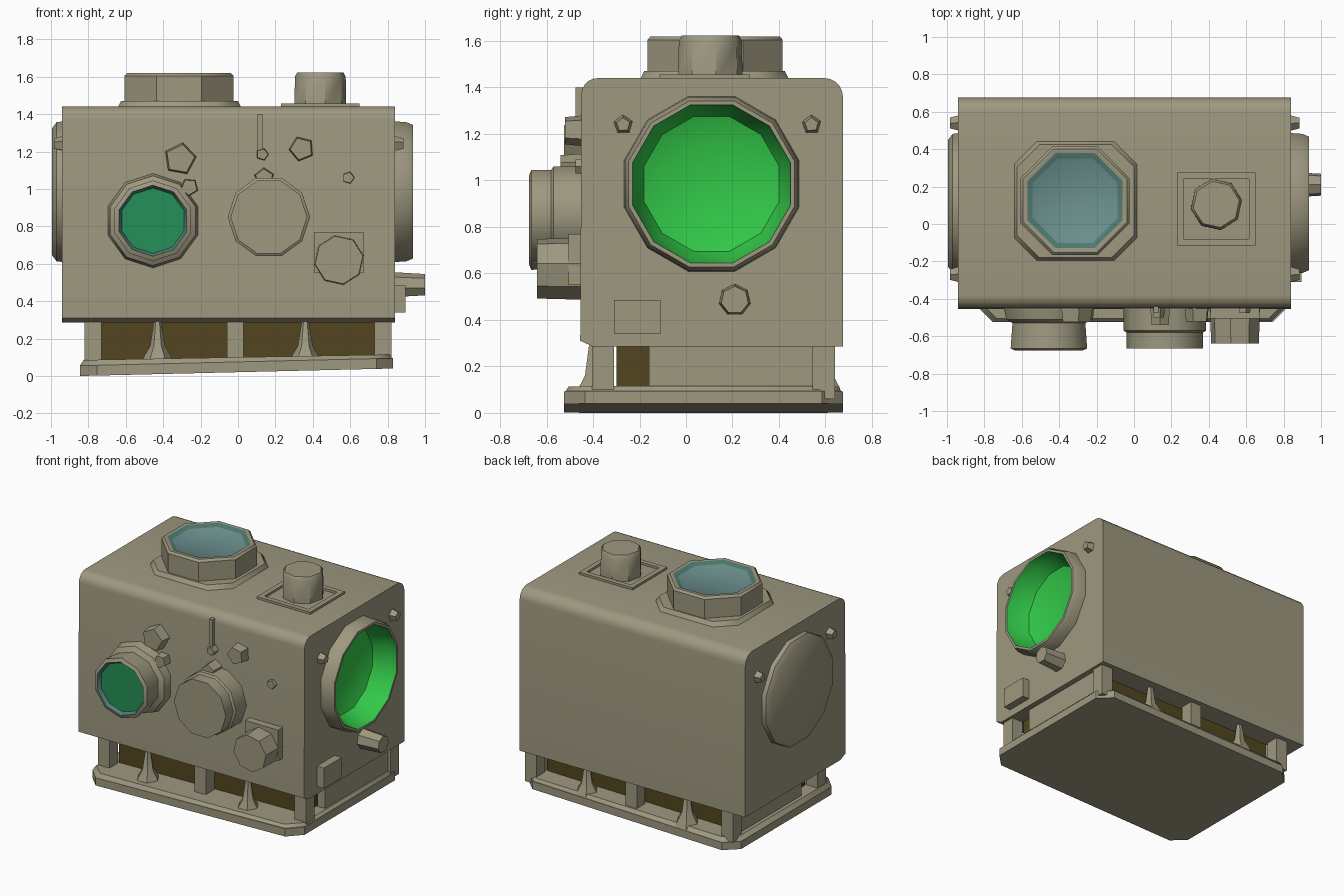
import bpy, math
from mathutils import Vector

if "Cube" in bpy.data.objects:
    bpy.data.objects.remove(bpy.data.objects["Cube"])


def material(name, r, g, b):
    m = bpy.data.materials.new(name)
    m.diffuse_color = (r, g, b, 1)
    m.use_nodes = True
    m.node_tree.nodes["Principled BSDF"].inputs["Base Color"].default_value = m.diffuse_color
    return m


BODY = material("drab_metal", 0.34, 0.315, 0.215)
DARK = material("dark_olive", 0.085, 0.062, 0.014)
GREEN = material("bright_green", 0.032, 0.58, 0.065)
DEEP = material("deep_green_glass", 0.018, 0.28, 0.095)
GLASS = material("teal_glass", 0.15, 0.285, 0.275)
SHADE = material("dark_teal_glass", 0.08, 0.20, 0.165)

# local u, v, w frames for each outward direction
AXES = {
    "+z": ((1, 0, 0), (0, 1, 0), (0, 0, 1)),
    "-y": ((1, 0, 0), (0, 0, 1), (0, -1, 0)),
    "+x": ((0, 1, 0), (0, 0, 1), (1, 0, 0)),
    "-x": ((0, -1, 0), (0, 0, 1), (-1, 0, 0)),
}


def add(name, verts, faces, mats, idx=None):
    me = bpy.data.meshes.new(name)
    me.from_pydata(verts, [], faces)
    for m in mats:
        me.materials.append(m)
    if idx:
        for p, i in zip(me.polygons, idx):
            p.material_index = i
    me.shade_smooth()
    me.set_sharp_from_angle(angle=math.radians(40))
    ob = bpy.data.objects.new(name, me)
    bpy.context.collection.objects.link(ob)
    return ob


def loft(name, rings, mats, seg=None, start_cap=True):
    """Join rings of points; seg gives the material index per band, last for the end cap."""
    n = len(rings[0])
    verts = [p for r in rings for p in r]
    faces, idx = [], []
    seg = seg or [0] * len(rings)
    for i in range(len(rings) - 1):
        for j in range(n):
            k = (j + 1) % n
            faces.append((i * n + j, i * n + k, (i + 1) * n + k, (i + 1) * n + j))
            idx.append(seg[i])
    faces.append(tuple(range((len(rings) - 1) * n, len(rings) * n)))
    idx.append(seg[-1])
    if start_cap:
        faces.append(tuple(reversed(range(n))))
        idx.append(0)
    return add(name, verts, faces, mats, idx)


def turned(name, centre, axis, profile, n, mats=(BODY,), seg=None, phase=0.0, start_cap=True):
    """Turned part: profile is (radius, height along axis)."""
    u, v, w = (Vector(a) for a in AXES[axis])
    c = Vector(centre)
    rings = []
    for r, h in profile:
        ring = []
        for j in range(n):
            a = math.radians(phase) + math.tau * j / n
            ring.append(c + u * (r * math.cos(a)) + v * (r * math.sin(a)) + w * h)
        rings.append(ring)
    return loft(name, rings, mats, seg, start_cap)


def slab(name, x0, x1, y0, y1, z0, z1, cut=0.0, mat=BODY, rise=0.0, inset=0.0):
    """Block with optional cut corners, top inset and rise towards +x."""
    def ring(z, e):
        a, b, c, d = x0 + e, x1 - e, y0 + e, y1 - e
        if cut:
            pts = [(a + cut, c), (b - cut, c), (b, c + cut), (b, d - cut),
                   (b - cut, d), (a + cut, d), (a, d - cut), (a, c + cut)]
        else:
            pts = [(a, c), (b, c), (b, d), (a, d)]
        return [(x, y, z + rise * (x - x0) / (x1 - x0)) for x, y in pts]
    return loft(name, [ring(z0, 0), ring(z1, inset)], (mat,))


# main housing: rounded profile extruded along x
def arc(cy, cz, r, a0, a1, n=5):
    return [(cy + r * math.cos(math.radians(a0 + (a1 - a0) * i / n)),
             cz + r * math.sin(math.radians(a0 + (a1 - a0) * i / n))) for i in range(n + 1)]


prof = [(-0.40, 0.285), (0.675, 0.285)] + arc(0.595, 1.36, 0.08, 0, 90) \
    + arc(-0.38, 1.37, 0.07, 90, 180) + [(-0.455, 0.31)]
housing = loft("housing", [[(x, y, z) for y, z in prof] for x in (-0.94, 0.84)], (BODY,))

# opening behind the big side window
cutter = turned("window_cutter", (0.84, 0.11, 0.985), "+x", [(0.36, -0.2), (0.36, 0.1)], 12, phase=15)
cutter.hide_render = True
cutter.hide_viewport = True
cut = housing.modifiers.new("window_hole", "BOOLEAN")
cut.operation = "DIFFERENCE"
cut.object = cutter

# big green side window and blank cover opposite
turned("side_window", (0.84, 0.11, 0.985), "+x",
       [(0.39, -0.01), (0.385, 0.06), (0.37, 0.095), (0.352, 0.095), (0.34, 0.03), (0.30, -0.06), (0.2, -0.1)],
       12, (BODY, GREEN), [0, 0, 0, 1, 1, 1, 1], 15, False)
turned("side_cover", (-0.94, 0.11, 0.985), "-x", [(0.39, -0.01), (0.385, 0.03), (0.35, 0.055)], 12, phase=15)

# small bolts beside both windows
for ax, x in (("+x", 0.84), ("-x", -0.94)):
    for y in (-0.27, 0.54):
        turned("side_bolt", (x, y, 1.24), ax, [(0.045, -0.01), (0.03, 0.045)], 5, phase=20)

# right side nozzle and box
turned("side_nozzle", (0.84, 0.21, 0.485), "+x", [(0.07, -0.01), (0.06, 0.16)], 7, phase=90)
slab("side_box", 0.83, 0.895, -0.31, -0.11, 0.34, 0.485)

# front porthole with glass
turned("front_porthole", (-0.455, -0.45, 0.83), "-y",
       [(0.255, -0.01), (0.24, 0.06), (0.205, 0.08), (0.215, 0.215), (0.19, 0.226), (0.175, 0.20)],
       10, (BODY, DEEP, SHADE), [0, 0, 0, 0, 2, 1], 18)
# front middle drum
turned("front_drum", (0.165, -0.45, 0.85), "-y",
       [(0.22, -0.01), (0.22, 0.12), (0.205, 0.13), (0.205, 0.215)], 10, phase=0)
# front small drum on its plate
turned("small_drum", (0.54, -0.45, 0.62), "-y", [(0.135, 0), (0.13, 0.19)], 8, phase=10)
slab("small_drum_plate", 0.41, 0.67, -0.505, -0.44, 0.55, 0.77)

# front knobs
for x, z, r, h, ph in ((-0.31, 1.16, 0.09, 0.075, 80), (0.34, 1.215, 0.07, 0.07, 40),
                       (0.14, 1.06, 0.055, 0.09, 20), (-0.26, 1.01, 0.05, 0.06, 50),
                       (0.13, 1.185, 0.035, 0.05, 0), (0.59, 1.06, 0.035, 0.025, 0)):
    turned("front_knob", (x, -0.45, z), "-y", [(r, -0.01), (r * 0.88, h)], 5, phase=ph)
slab("front_lever", 0.105, 0.13, -0.475, -0.44, 1.18, 1.40)

# top turret with glass
slab("turret_flange", -0.645, 0.02, -0.20, 0.445, 1.43, 1.47, 0.12, inset=0.02)
turned("top_turret", (-0.315, 0.125, 1.44), "+z",
       [(0.315, 0), (0.315, 0.165), (0.30, 0.18), (0.275, 0.18), (0.245, 0.163)],
       8, (BODY, GLASS, SHADE), [0, 0, 0, 2, 1], 22.5)

# top knob with raised square frame
for x0, x1, y0, y1 in ((0.23, 0.65, -0.115, -0.08), (0.23, 0.65, 0.24, 0.275),
                       (0.23, 0.265, -0.08, 0.24), (0.615, 0.65, -0.08, 0.24)):
    slab("knob_frame", x0, x1, y0, y1, 1.43, 1.456)
turned("top_knob", (0.44, 0.105, 1.43), "+z", [(0.14, 0), (0.138, 0.17), (0.125, 0.193)], 8, phase=10)

# base plate, slightly rising to the right
slab("base_plate", -0.845, 0.83, -0.525, 0.675, 0.0, 0.055, 0.09, rise=0.04)
slab("base_lip", -0.845, 0.83, -0.525, 0.675, 0.055, 0.085, 0.09, rise=0.03, inset=0.02)

# dark inner block, side panels and legs
slab("inner_block", -0.73, 0.73, -0.30, 0.52, 0.06, 0.30, mat=DARK)
for s, x in ((-1, -0.77), (1, 0.77)):
    slab("side_panel", x - 0.03, x + 0.03, -0.16, 0.60, 0.06, 0.30)
for x in (-0.775, -0.015, 0.775):
    for y in (-0.36, 0.59):
        slab("leg", x - 0.045, x + 0.045, y - 0.045, y + 0.05, 0.06, 0.30)

# cone feet in the gaps, front and back
for x in (-0.43, 0.36):
    for y in (-0.40, 0.60):
        turned("cone_foot", (x, y, 0.07), "+z", [(0.085, 0), (0.07, 0.04), (0.04, 0.09), (0.02, 0.22)], 6)
